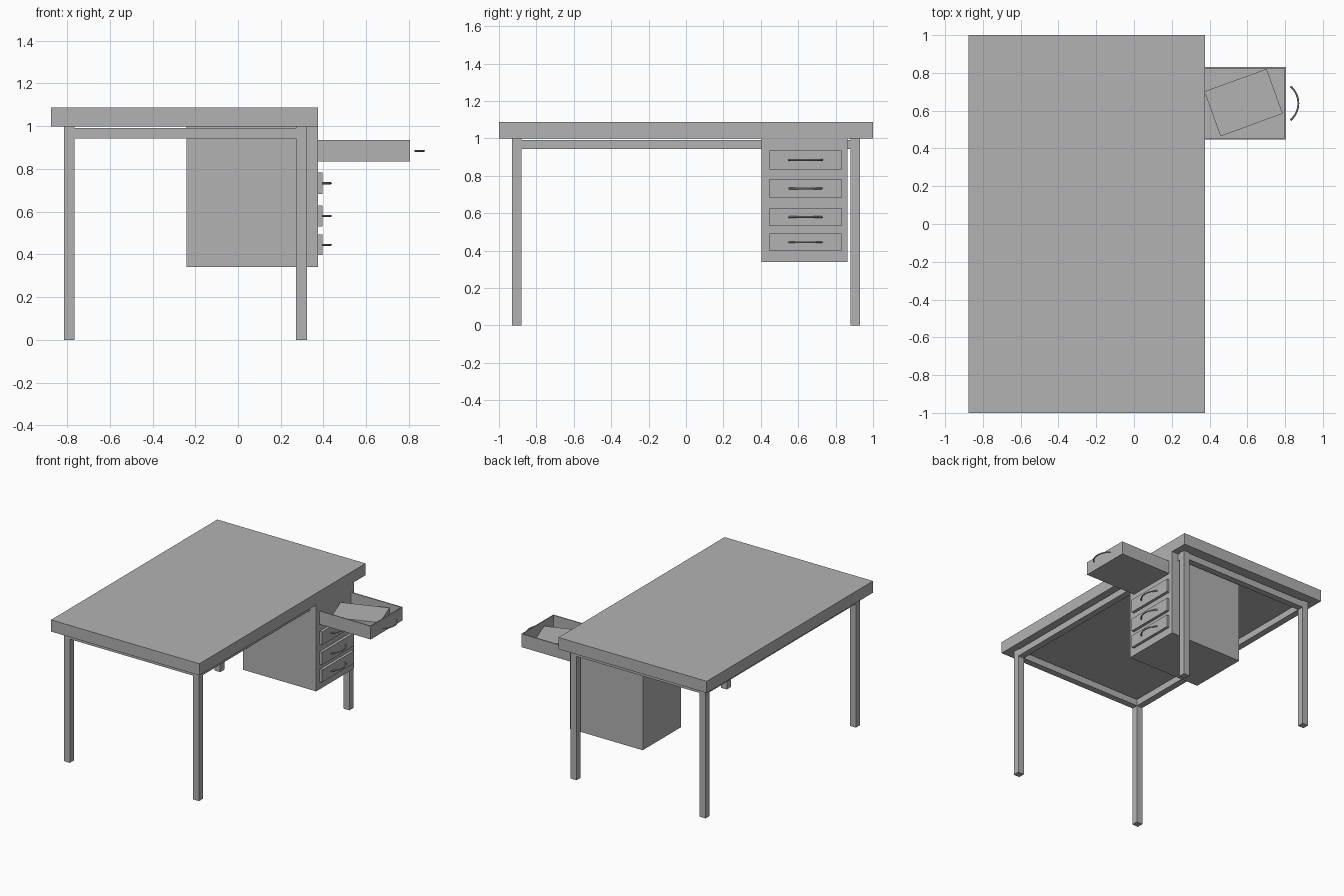
import bpy
from math import sin, cos, asin, radians
from mathutils import Matrix

cube = bpy.data.objects.get("Cube")
if cube:
    bpy.data.objects.remove(cube, do_unlink=True)

# Single grey finish
grey = bpy.data.materials.new("plain_grey")
grey.use_nodes = True
tone = (0.448, 0.448, 0.448, 1)
grey.diffuse_color = tone
grey.node_tree.nodes["Principled BSDF"].inputs["Base Color"].default_value = tone


def box(name, x, y, z, turn=0):
    """Box spanning the given (low, high) ranges, optionally turned about z."""
    bpy.ops.mesh.primitive_cube_add(size=1)
    ob = bpy.context.object
    ob.name = name
    ob.data.transform(Matrix.Diagonal((x[1] - x[0], y[1] - y[0], z[1] - z[0], 1)))
    ob.location = [sum(r) / 2 for r in (x, y, z)]
    ob.rotation_euler.z = radians(turn)
    ob.data.materials.append(grey)
    return ob


def handle(name, x, y, z, half=0.09, depth=0.042):
    """Bowed pull: a thin tube following a circular arc."""
    radius = (half * half + depth * depth) / (2 * depth)
    sweep = asin(half / radius)
    curve = bpy.data.curves.new(name, "CURVE")
    curve.dimensions = "3D"
    curve.bevel_depth = 0.005
    curve.bevel_resolution = 2
    curve.use_fill_caps = True
    line = curve.splines.new("POLY")
    count = 17
    line.points.add(count - 1)
    for i, p in enumerate(line.points):
        a = sweep * (2 * i / (count - 1) - 1)
        p.co = (x + depth - radius * (1 - cos(a)), y + radius * sin(a), z, 1)
    ob = bpy.data.objects.new(name, curve)
    bpy.context.collection.objects.link(ob)
    curve.materials.append(grey)
    bpy.ops.object.select_all(action="DESELECT")
    ob.select_set(True)
    bpy.context.view_layer.objects.active = ob
    bpy.ops.object.convert(target="MESH")
    bpy.ops.object.shade_smooth_by_angle()


# Top slab
box("table_top", (-0.875, 0.375), (-1, 1), (0.998, 1.087))

# Four legs and the rails between them
leg_x = {"right": (-0.815, -0.766), "left": (0.272, 0.322)}
leg_y = {"front": (-0.929, -0.88), "back": (0.88, 0.929)}
for side, x in leg_x.items():
    for end, y in leg_y.items():
        box(f"{end}_{side}_leg", x, y, (0, 0.998))
rail_z = (0.942, 0.992)
for side, x in leg_x.items():
    box(f"{side}_rail", x, (-0.88, 0.88), rail_z)
for end, y in leg_y.items():
    box(f"{end}_rail", (-0.766, 0.272), y, rail_z)

# Drawer cabinet
box("cabinet", (-0.24, 0.375), (0.405, 0.863), (0.34, 0.998))

# Closed drawers
y0, y1 = 0.447, 0.831
mid = (y0 + y1) / 2
for n, (low, high) in enumerate([(0.397, 0.492), (0.53, 0.628), (0.682, 0.783)], 1):
    box(f"drawer_front_{n}", (0.375, 0.396), (y0, y1), (low, high))
    handle(f"drawer_handle_{n}", 0.392, mid, (low + high) / 2)

# Open top drawer made of thin boards
low, high, t = 0.834, 0.935, 0.008
x0, x1 = 0.375, 0.805
box("open_drawer_floor", (x0, x1), (y0, y1), (low, low + t))
box("open_drawer_front", (x1 - t, x1), (y0, y1), (low + t, high))
for name, y in (("near", y0), ("far", y1 - t)):
    box(f"open_drawer_{name}_side", (x0, x1 - t), (y, y + t), (low + t, high))
handle("open_drawer_handle", 0.828, mid, (low + high) / 2)

# Book lying askew in the open drawer
box("book", (0.405, 0.755), (0.517, 0.769), (low + t, 0.905), turn=20)
